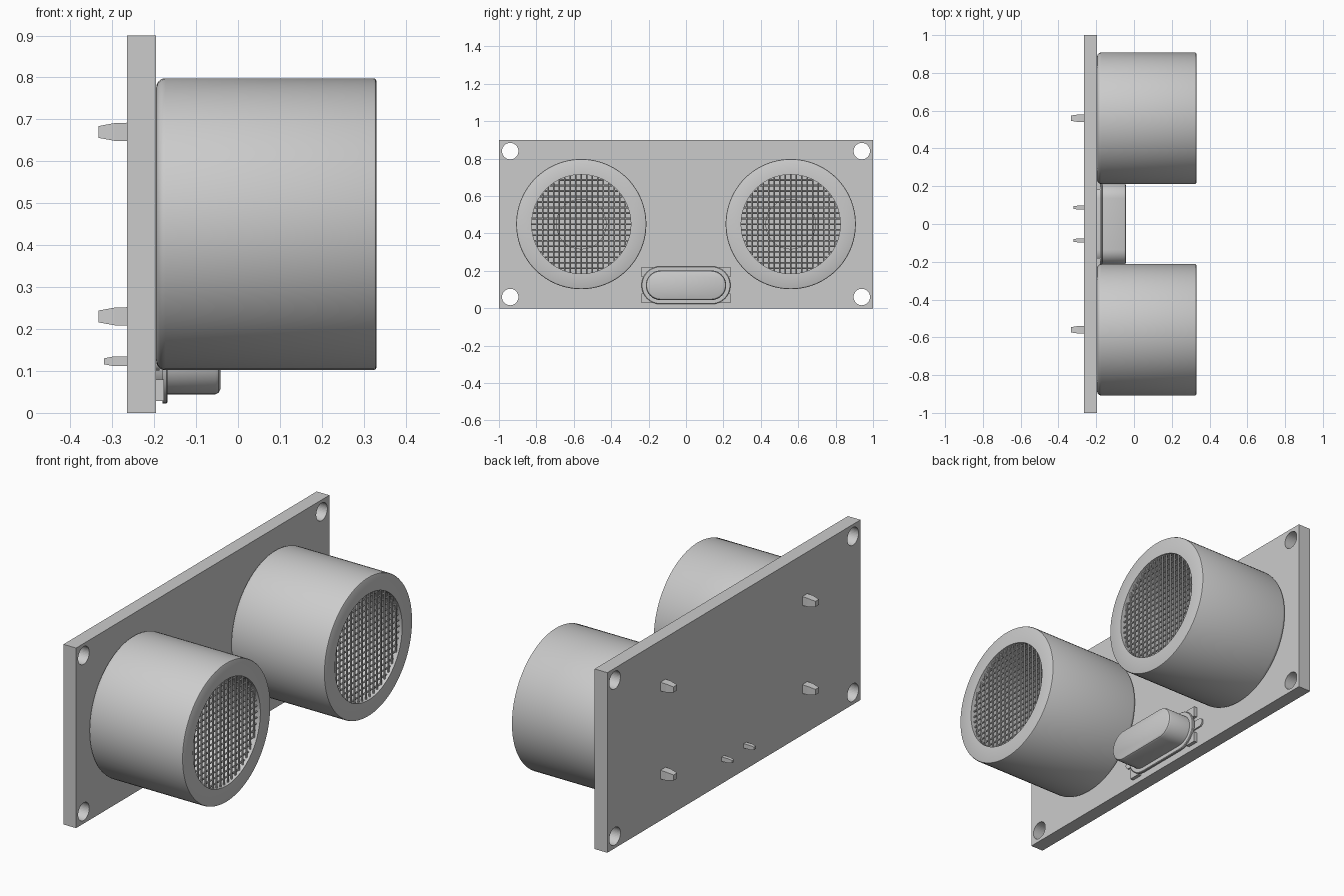
import bpy, bmesh, math
from mathutils import Matrix, Vector

cube = bpy.data.objects.get("Cube")
if cube:
    bpy.data.objects.remove(cube, do_unlink=True)

grey = bpy.data.materials.new("plain grey")
grey.use_nodes = True
grey.diffuse_color = (0.6, 0.6, 0.6, 1)
grey.node_tree.nodes["Principled BSDF"].inputs["Base Color"].default_value = (0.6, 0.6, 0.6, 1)

BACK, FACE, FRONT = -0.265, -0.195, 0.33   # board back, board face, can front
MID = 0.45                                 # can axis height


def finish(name, bm, smooth=False):
    bmesh.ops.recalc_face_normals(bm, faces=bm.faces)
    mesh = bpy.data.meshes.new(name)
    bm.to_mesh(mesh)
    bm.free()
    mesh.materials.append(grey)
    ob = bpy.data.objects.new(name, mesh)
    bpy.context.collection.objects.link(ob)
    if smooth:
        bpy.ops.object.select_all(action="DESELECT")
        ob.select_set(True)
        bpy.context.view_layer.objects.active = ob
        bpy.ops.object.shade_smooth_by_angle(angle=math.radians(35))
    return ob


def add_box(bm, x0, x1, y0, y1, z0, z1):
    centre = Vector((x0 + x1, y0 + y1, z0 + z1)) / 2
    size = Matrix.Diagonal((x1 - x0, y1 - y0, z1 - z0, 1))
    bmesh.ops.create_cube(bm, size=1, matrix=Matrix.Translation(centre) @ size)


def loft(bm, rings, cap=True):
    """Bridge equal-length rings of points and optionally cap both ends."""
    loops = [[bm.verts.new(p) for p in ring] for ring in rings]
    n = len(loops[0])
    for a, b in zip(loops, loops[1:]):
        for i in range(n):
            j = (i + 1) % n
            bm.faces.new((a[i], a[j], b[j], b[i]))
    if cap:
        bm.faces.new(loops[0])
        bm.faces.new(loops[-1])


def circle(x, y, z, r, n=96):
    return [(x, y + r * math.cos(2 * math.pi * i / n), z + r * math.sin(2 * math.pi * i / n))
            for i in range(n)]


def stadium(x, half_y, half_z, z, n=16):
    pts = []
    for side, start in ((1, -math.pi / 2), (-1, math.pi / 2)):
        for i in range(n + 1):
            a = start + math.pi * i / n
            pts.append((x, side * (half_y - half_z) + half_z * math.cos(a), z + half_z * math.sin(a)))
    return pts


def rect(x, y, z, h, w):
    return [(x, y - w, z - h), (x, y + w, z - h), (x, y + w, z + h), (x, y - w, z + h)]


# Circuit board with four mounting holes
bm = bmesh.new()
add_box(bm, BACK, FACE, -1, 1, 0, 0.9)
board = finish("circuit_board", bm)
bm = bmesh.new()
for y in (-0.94, 0.94):
    for z in (0.06, 0.84):
        loft(bm, [circle(BACK - 0.1, y, z, 0.044, 40), circle(FACE + 0.1, y, z, 0.044, 40)])
cutter = finish("hole_cutter", bm)
cutter.hide_render = True
cut = board.modifiers.new("mounting_holes", "BOOLEAN")
cut.operation = "DIFFERENCE"
cut.solver = "EXACT"
cut.object = cutter
bpy.context.view_layer.objects.active = board
board.select_set(True)
bpy.ops.object.modifier_apply(modifier=cut.name)
bpy.data.objects.remove(cutter, do_unlink=True)

for side, y in (("right", -0.56), ("left", 0.56)):
    # Hollow can with rounded rims and a deep floor
    R, hole, floor = 0.348, 0.265, -0.02
    profile = [(FACE, R - 0.022)]
    for i in range(1, 7):
        a = i * math.pi / 12
        profile.append((FACE + 0.022 * (1 - math.cos(a)), R - 0.022 * (1 - math.sin(a))))
    profile += [(FRONT - 0.006, R), (FRONT - 0.002, R - 0.002), (FRONT, R - 0.006),
                (FRONT, hole), (floor, hole)]
    bm = bmesh.new()
    loft(bm, [circle(x, y, MID, r) for x, r in profile])
    finish(side + "_transducer_can", bm, True)

    # Inner disc on the can floor
    bm = bmesh.new()
    loft(bm, [circle(x, y, MID, 0.135, 64) for x in (floor, floor + 0.04)])
    finish(side + "_inner_disc", bm, True)

    # Wire mesh across the opening
    bm = bmesh.new()
    pitch, wire, count = 0.0295, 0.0045, 8
    for i in range(-count, count + 1):
        d = i * pitch
        half = math.sqrt(hole ** 2 - d ** 2)
        x = FRONT - 0.015
        for turn, px in ((math.pi / 2, x), (0, x - wire)):
            along = Vector((0, math.cos(turn), math.sin(turn)))
            across = Vector((0, -math.sin(turn), math.cos(turn)))
            centre = Vector((px, y, MID)) + across * d
            rings = []
            for s in (-half, half):
                rings.append([centre + along * s
                              + across * wire * math.cos(k * math.pi / 3)
                              + Vector((wire * math.sin(k * math.pi / 3), 0, 0))
                              for k in range(6)])
            loft(bm, rings)
    finish(side + "_wire_mesh", bm)

    # Tapered solder pins behind the board
    for name, z in (("lower", 0.23), ("upper", 0.67)):
        bm = bmesh.new()
        loft(bm, [rect(BACK, y, z, 0.022, 0.02), rect(-0.295, y, z, 0.021, 0.02),
                  rect(-0.333, y, z, 0.014, 0.014)])
        finish(f"{side}_{name}_pin", bm)

    # Crystal pin and solder lug
    sign = math.copysign(1, y)
    bm = bmesh.new()
    loft(bm, [rect(BACK, sign * 0.087, 0.123, 0.011, 0.01), rect(-0.3, sign * 0.087, 0.123, 0.011, 0.01),
              rect(-0.32, sign * 0.087, 0.123, 0.007, 0.007)])
    finish(side + "_crystal_pin", bm)
    bm = bmesh.new()
    loft(bm, [stadium(x, 0.285, 0.022, 0.123) for x in (FACE, FACE + 0.008)])
    if side == "left":
        finish("crystal_lug", bm, True)
    else:
        bm.free()

# Crystal feet, flange and housing
bm = bmesh.new()
for sign in (-1, 1):
    for z in (0.028, 0.168):
        y0, y1 = sorted((sign * 0.18, sign * 0.238))
        add_box(bm, FACE, -0.177, y0, y1, z, z + 0.052)
finish("crystal_feet", bm)
bm = bmesh.new()
loft(bm, [stadium(x, 0.238 - s, 0.101 - s, 0.123)
          for x, s in ((-0.18, 0), (-0.171, 0), (-0.168, 0.003))])
finish("crystal_flange", bm, True)
bm = bmesh.new()
loft(bm, [stadium(x, 0.215 - s, 0.079 - s, 0.123)
          for x, s in ((FACE, 0), (-0.054, 0), (-0.046, 0.004), (-0.042, 0.012))])
finish("crystal_housing", bm, True)
